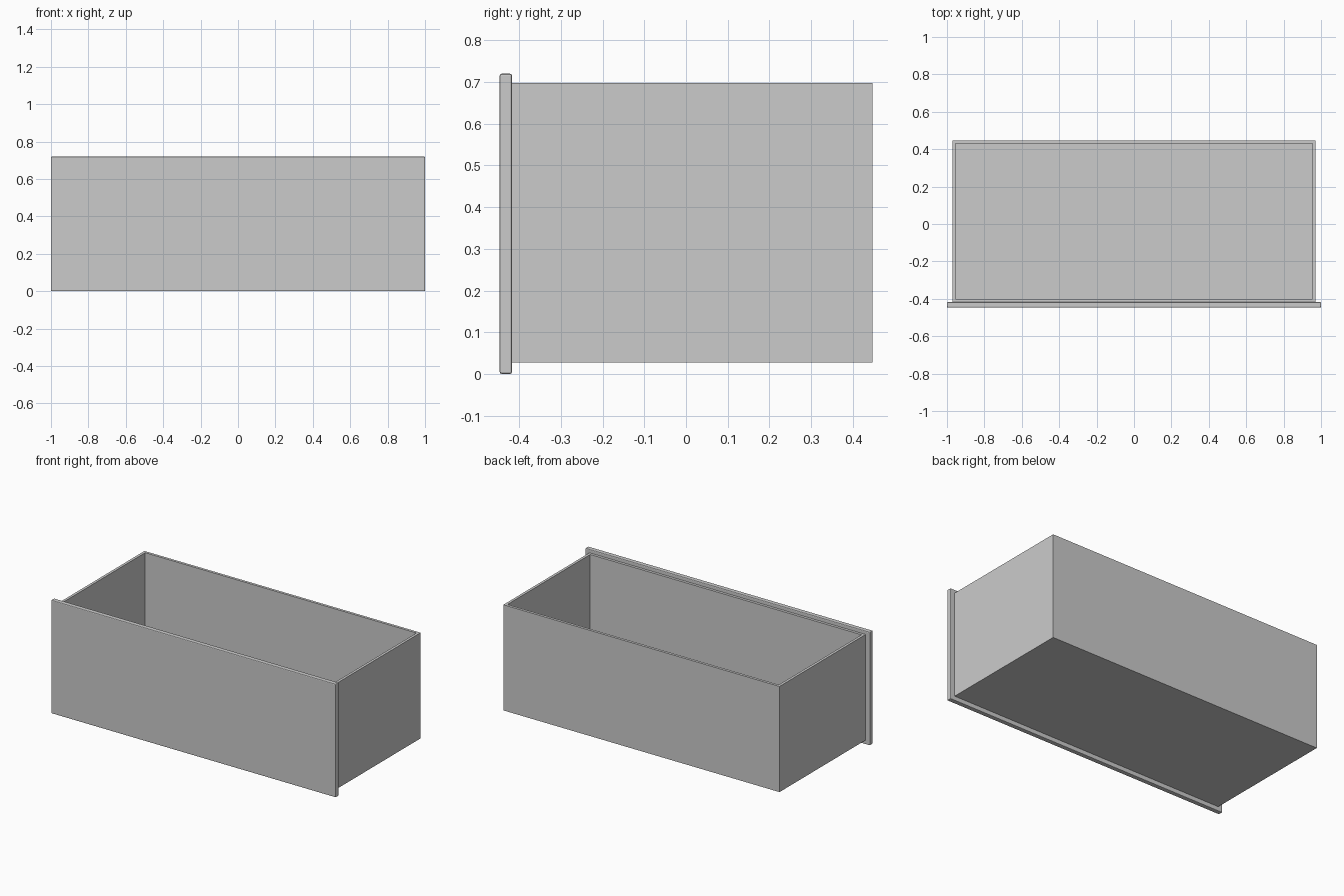
import bpy
import bmesh
from mathutils import Vector

cube = bpy.data.objects.get("Cube")
if cube:
    bpy.data.objects.remove(cube, do_unlink=True)

grey = bpy.data.materials.new("plain grey")
grey.use_nodes = True
colour = (0.6, 0.6, 0.6, 1)
grey.diffuse_color = colour
grey.node_tree.nodes["Principled BSDF"].inputs["Base Color"].default_value = colour


def add_box(name, low, high, shape=None):
    """Box between two corners, with an optional edit of its mesh."""
    low, high = Vector(low), Vector(high)
    bm = bmesh.new()
    bmesh.ops.create_cube(bm, size=1)
    bmesh.ops.scale(bm, vec=high - low, verts=bm.verts)
    bmesh.ops.translate(bm, vec=(low + high) / 2, verts=bm.verts)
    if shape:
        shape(bm)
    mesh = bpy.data.meshes.new(name)
    bm.to_mesh(mesh)
    bm.free()
    mesh.materials.append(grey)
    obj = bpy.data.objects.new(name, mesh)
    bpy.context.collection.objects.link(obj)
    return obj


WALL = 0.024
FLOOR = 0.024


def hollow(bm):
    """Inset the top face and sink it to make the walls and floor."""
    top = max(bm.faces, key=lambda f: f.calc_center_median().z)
    depth = max(v.co.z for v in bm.verts) - min(v.co.z for v in bm.verts) - FLOOR
    bmesh.ops.inset_region(bm, faces=[top], thickness=WALL)
    sunk = bmesh.ops.extrude_discrete_faces(bm, faces=[top])["faces"][0]
    bmesh.ops.translate(bm, vec=(0, 0, -depth), verts=sunk.verts)


# Open drawer box
add_box("drawer_box", (-0.97, -0.417, 0.027), (0.97, 0.447, 0.698), hollow)

# Overhanging front panel with softened edges
panel = add_box("front_panel", (-1, -0.447, 0), (1, -0.417, 0.72))
bevel = panel.modifiers.new("edge_rounding", "BEVEL")
bevel.width = 0.005
bevel.segments = 2
